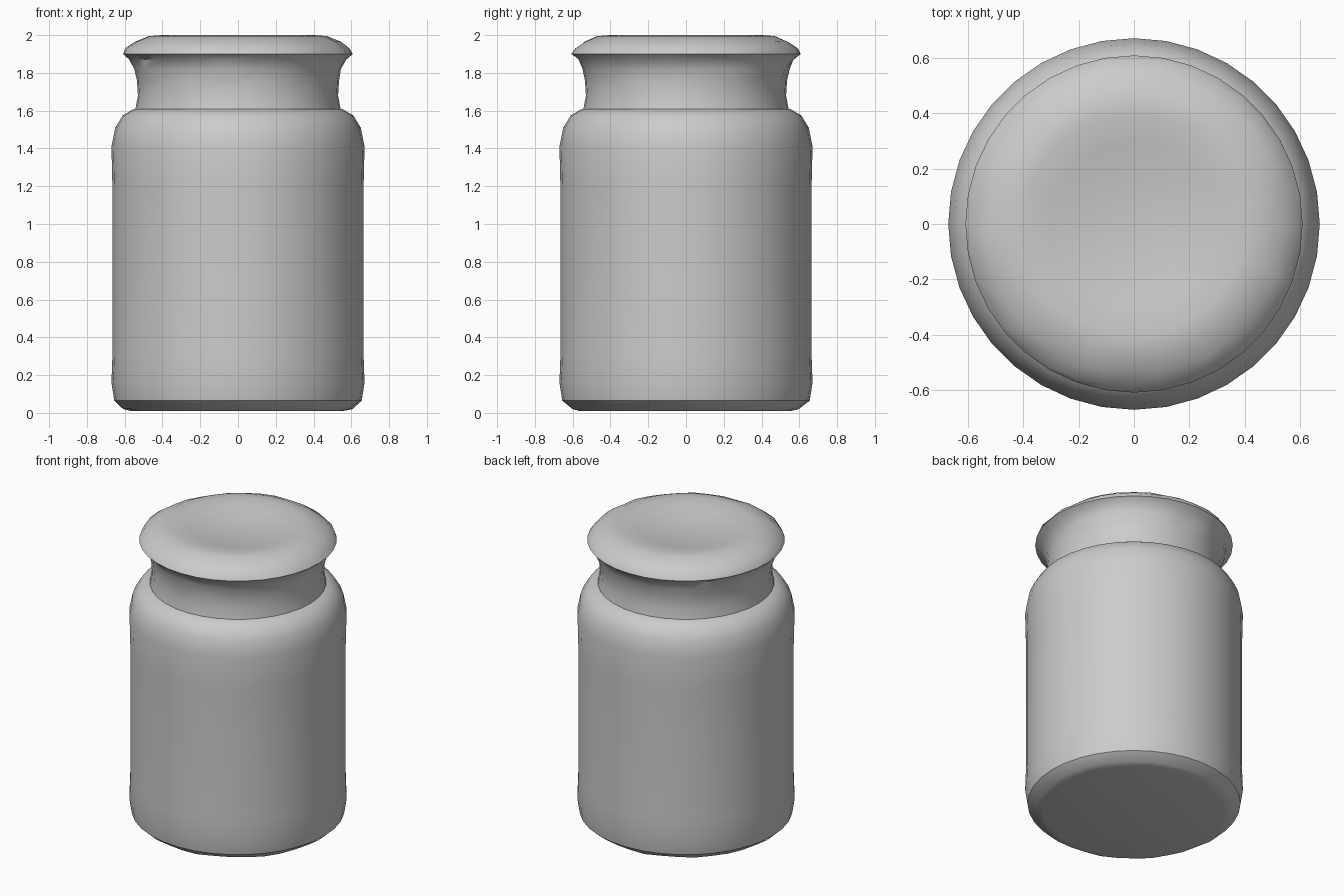
import bpy, bmesh, math, random

random.seed(4)
if "Cube" in bpy.data.objects:
    bpy.data.objects.remove(bpy.data.objects["Cube"])

grey = bpy.data.materials.new("plain grey")
grey.use_nodes = True
grey.diffuse_color = (0.6, 0.6, 0.6, 1)
grey.node_tree.nodes["Principled BSDF"].inputs["Base Color"].default_value = (0.6, 0.6, 0.6, 1)

SEGMENTS = 36


def lathe(name, profile, wobble=()):
    """Turn (radius, height) points round z; wobble lists the hand-worn rings."""
    bm = bmesh.new()
    rings = []
    for i, (r, z) in enumerate(profile):
        if r == 0:
            rings.append([bm.verts.new((0, 0, z))])
            continue
        ring = []
        for k in range(SEGMENTS):
            a = math.tau * k / SEGMENTS
            rr = r + (random.uniform(-0.008, 0.008) if i in wobble else 0)
            ring.append(bm.verts.new((rr * math.cos(a), rr * math.sin(a), z)))
        rings.append(ring)
    for low, high in zip(rings, rings[1:]):
        for k in range(SEGMENTS):
            n = (k + 1) % SEGMENTS
            if len(low) == 1:
                bm.faces.new((low[0], high[n], high[k]))
            elif len(high) == 1:
                bm.faces.new((low[k], low[n], high[0]))
            else:
                bm.faces.new((low[k], low[n], high[n], high[k]))
    mesh = bpy.data.meshes.new(name)
    bm.to_mesh(mesh)
    bm.free()
    obj = bpy.data.objects.new(name, mesh)
    bpy.context.collection.objects.link(obj)
    mesh.materials.append(grey)
    bpy.ops.object.select_all(action="DESELECT")
    obj.select_set(True)
    bpy.context.view_layer.objects.active = obj
    bpy.ops.object.shade_smooth_by_angle(angle=math.radians(38))
    return obj


# Jar body with a bevelled foot and rounded shoulder
lathe("jar_body", [(0, 0.01), (0.56, 0.01), (0.6, 0.02), (0.655, 0.065), (0.67, 0.16),
                   (0.665, 0.3), (0.665, 1.2), (0.67, 1.41), (0.65, 1.51),
                   (0.61, 1.575), (0.55, 1.61), (0.5, 1.61)], wobble=(1, 2))

# Concave neck flaring up to the lid
lathe("neck", [(0.545, 1.6), (0.53, 1.68), (0.535, 1.76), (0.55, 1.82),
               (0.57, 1.87), (0.608, 1.9)], wobble=(3, 4))

# Lid with a rounded rim and a shallow dished top
lathe("lid", [(0.608, 1.9), (0.59, 1.93), (0.54, 1.965), (0.47, 1.995), (0.4, 2.0),
              (0.3, 1.985), (0.18, 1.965), (0, 1.955)], wobble=(1, 2))
